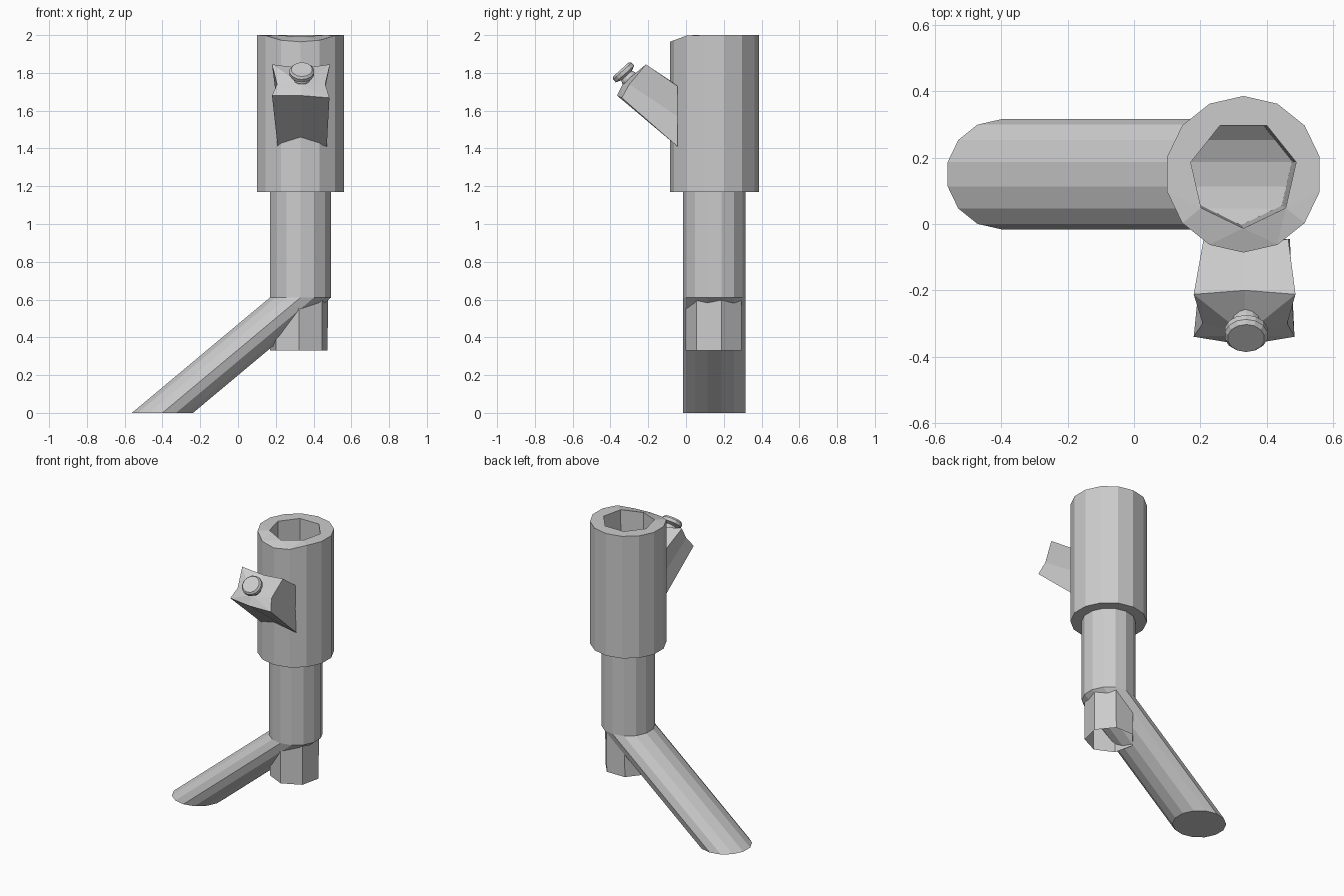
import bpy, bmesh, math
from mathutils import Vector

if "Cube" in bpy.data.objects:
    bpy.data.objects.remove(bpy.data.objects["Cube"])

CX, CY = 0.33, 0.15


def ring(bm, n, r, cx, z, cy=CY):
    # vertex 0 points to the front (-y)
    out = []
    for i in range(n):
        a = -math.pi / 2 + 2 * math.pi * i / n
        out.append(bm.verts.new((cx + r * math.cos(a), cy + r * math.sin(a), z)))
    return out


def bridge(bm, a, b):
    n = len(a)
    for i in range(n):
        j = (i + 1) % n
        bm.faces.new((a[i], a[j], b[j], b[i]))


def finish(bm, name):
    bmesh.ops.recalc_face_normals(bm, faces=bm.faces)
    me = bpy.data.meshes.new(name)
    bm.to_mesh(me)
    bm.free()
    ob = bpy.data.objects.new(name, me)
    bpy.context.collection.objects.link(ob)
    return ob


# Bent pipe, socket and the seven-sided bore that pokes out below the bend
bm = bmesh.new()
N = 14
outer = [ring(bm, N, r, x, z) for r, x, z in (
    (0.166, -0.40, 0.0), (0.166, CX, 0.61), (0.166, CX, 1.17),
    (0.236, CX, 1.17), (0.236, CX, 2.0))]
for a, b in zip(outer, outer[1:]):
    bridge(bm, a, b)
bm.faces.new(outer[0])
bore_top = ring(bm, 7, 0.163, CX, 2.0)
bore_low = ring(bm, 7, 0.156, 0.322, 0.33, 0.154)
bridge(bm, bore_top, bore_low)
rim = outer[-1]
for i in range(7):
    a, b, c = rim[2 * i], rim[2 * i + 1], rim[(2 * i + 2) % N]
    p, q = bore_top[i], bore_top[(i + 1) % 7]
    bm.faces.new((a, b, p))
    bm.faces.new((b, q, p))
    bm.faces.new((b, c, q))
# worn dip at the front of the rim
for v in rim + bore_top:
    v.co.z -= max(0.0, 0.01 - v.co.y) * 0.37
finish(bm, "bent_pipe")

# Slanted bracket with pinched sides
bm = bmesh.new()
base = [(0.21, -0.045, 1.73), (0.335, -0.07, 1.75), (0.465, -0.045, 1.73),
        (0.462, -0.045, 1.57), (0.47, -0.045, 1.41), (0.335, -0.08, 1.455),
        (0.21, -0.045, 1.41), (0.215, -0.045, 1.57)]
end = [(0.18, -0.212, 1.845), (0.335, -0.20, 1.825), (0.487, -0.212, 1.845),
       (0.462, -0.30, 1.74), (0.484, -0.34, 1.668), (0.335, -0.365, 1.68),
       (0.18, -0.34, 1.68), (0.207, -0.30, 1.74)]
lo = [bm.verts.new(p) for p in base]
hi = [bm.verts.new(p) for p in end]
bridge(bm, lo, hi)
bm.faces.new(lo)
mid = bm.verts.new((0.335, -0.335, 1.742))
for i in range(8):
    bm.faces.new((hi[i], hi[(i + 1) % 8], mid))
finish(bm, "bracket")

# Knob with a stem and a flared cap
bm = bmesh.new()
rings = [ring(bm, 14, r, 0, z, 0) for r, z in (
    (0.045, -0.12), (0.045, -0.045), (0.038, -0.03),
    (0.066, -0.018), (0.066, 0.002), (0.056, 0.014))]
for a, b in zip(rings, rings[1:]):
    bridge(bm, a, b)
bm.faces.new(rings[0])
bm.faces.new(rings[-1])
knob = finish(bm, "knob")
knob.location = (0.338, -0.335, 1.808)
knob.rotation_euler = Vector((0, -0.67, 0.74)).to_track_quat('Z', 'Y').to_euler()
